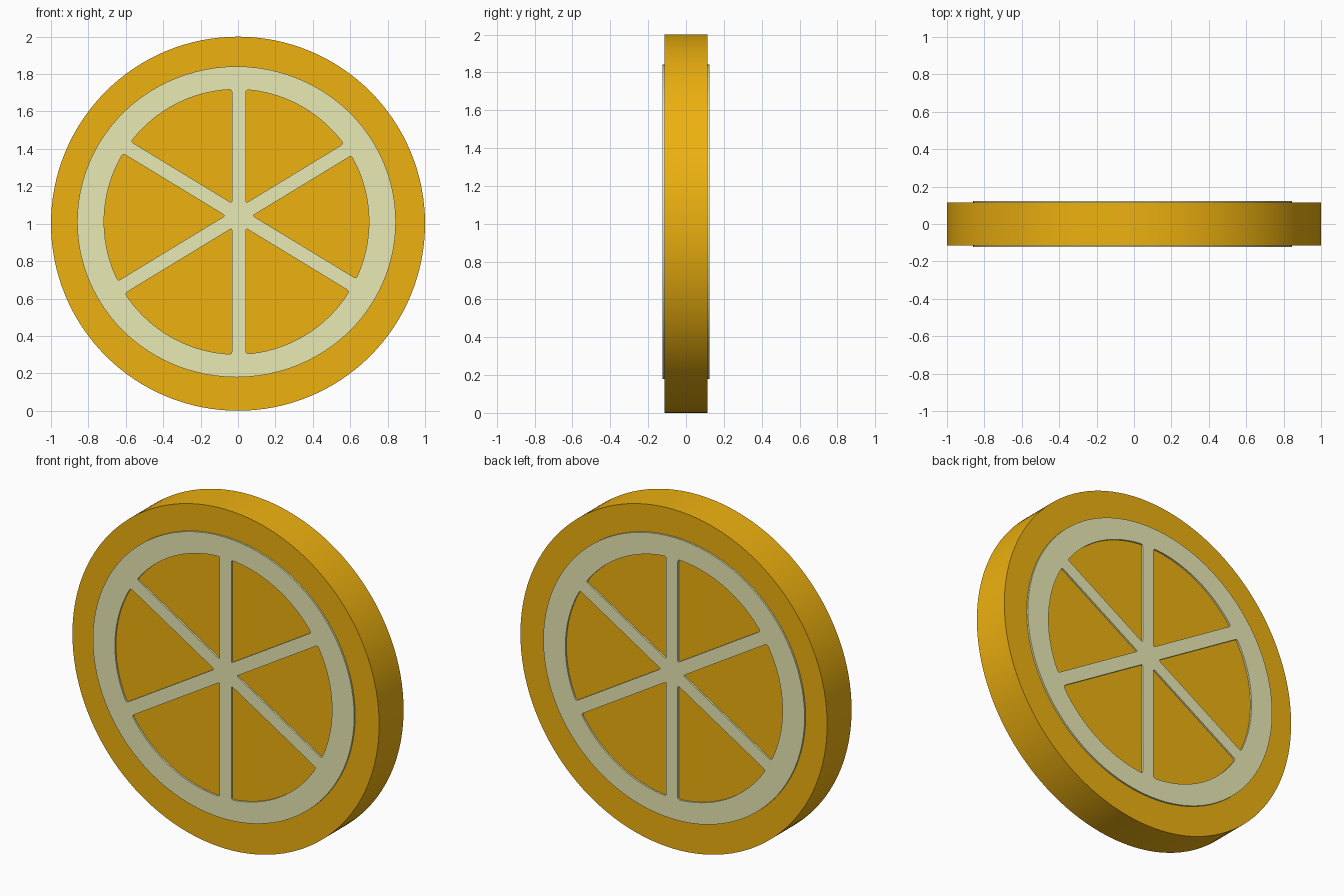
import bpy
from math import sin, cos, pi, radians, sqrt
from mathutils import Vector

if "Cube" in bpy.data.objects:
    bpy.data.objects.remove(bpy.data.objects["Cube"])

CENTER = Vector((-0.008, 1.01))   # centre of the pith ring (x, z)
HUB = Vector((0.005, 1.043))      # where the spokes meet
INNER_R, HALF_SPOKE = 0.708, 0.038


def material(name, rgb):
    m = bpy.data.materials.new(name)
    m.diffuse_color = (*rgb, 1)
    m.use_nodes = True
    m.node_tree.nodes["Principled BSDF"].inputs["Base Color"].default_value = m.diffuse_color
    return m


def smooth(obj):
    bpy.ops.object.select_all(action='DESELECT')
    obj.select_set(True)
    bpy.context.view_layer.objects.active = obj
    bpy.ops.object.shade_smooth_by_angle(angle=radians(30))


def add_outline(curve, pts):
    s = curve.splines.new('POLY')
    s.points.add(len(pts) - 1)
    for p, q in zip(s.points, pts):
        p.co = (q[0], q[1], 0, 1)
    s.use_cyclic_u = True


def hit_circle(start, d):
    o = start - CENTER
    b = o.dot(d)
    return start + d * (-b + sqrt(b * b - o.dot(o) + INNER_R ** 2))


def round_corner(before, p, after, r):
    a = p + (before - p).normalized() * r
    b = p + (after - p).normalized() * r
    return [a * (1 - t) ** 2 + p * 2 * t * (1 - t) + b * t * t
            for t in (0, 0.25, 0.5, 0.75, 1)]


def wedge(a0, a1, steps=18):
    """Opening between two spokes, closed by an arc of the ring."""
    d0, d1 = (Vector((cos(a), sin(a))) for a in (a0, a1))
    mid, half = (a0 + a1) / 2, (a1 - a0) / 2
    apex = HUB + Vector((cos(mid), sin(mid))) * HALF_SPOKE / sin(half)
    p0, p1 = hit_circle(apex, d0), hit_circle(apex, d1)
    v0, v1 = p0 - CENTER, p1 - CENTER
    span = -v0.angle_signed(v1)       # counter-clockwise sweep
    base = Vector((1, 0)).angle_signed(v0) * -1
    arc = [CENTER + INNER_R * Vector((cos(base + span * i / steps),
                                      sin(base + span * i / steps)))
           for i in range(steps + 1)]
    return (round_corner(p1, apex, p0, 0.012)
            + round_corner(apex, p0, arc[1], 0.014) + arc[1:-1]
            + round_corner(arc[-2], p1, apex, 0.014))


# Fruit body disc
bpy.ops.mesh.primitive_cylinder_add(vertices=128, radius=1, depth=0.228,
                                    location=(0, 0, 1), rotation=(pi / 2, 0, 0))
body = bpy.context.object
body.name = "fruit_disc"
body.data.materials.append(material("peel_orange", (0.85, 0.44, 0.005)))
smooth(body)

# Pale pith ring with six spokes, slightly proud of both faces
curve = bpy.data.curves.new("pith_ring", 'CURVE')
curve.dimensions = '2D'
curve.fill_mode = 'BOTH'
curve.extrude = 0.124
add_outline(curve, [(CENTER.x + 0.852 * cos(2 * pi * i / 96),
                     CENTER.y + 0.831 * sin(2 * pi * i / 96)) for i in range(96)])
spokes = [radians(a) for a in (-31.3, 31.3, 90, 148.7, 211.3, 270, 328.7)]
for a0, a1 in zip(spokes, spokes[1:]):
    add_outline(curve, wedge(a0, a1))
pith = bpy.data.objects.new("pith_ring", curve)
bpy.context.collection.objects.link(pith)
pith.rotation_euler = (pi / 2, 0, 0)
curve.materials.append(material("pith_cream", (0.82, 0.82, 0.46)))
bpy.ops.object.select_all(action='DESELECT')
pith.select_set(True)
bpy.context.view_layer.objects.active = pith
bpy.ops.object.convert(target='MESH')
smooth(bpy.context.object)
